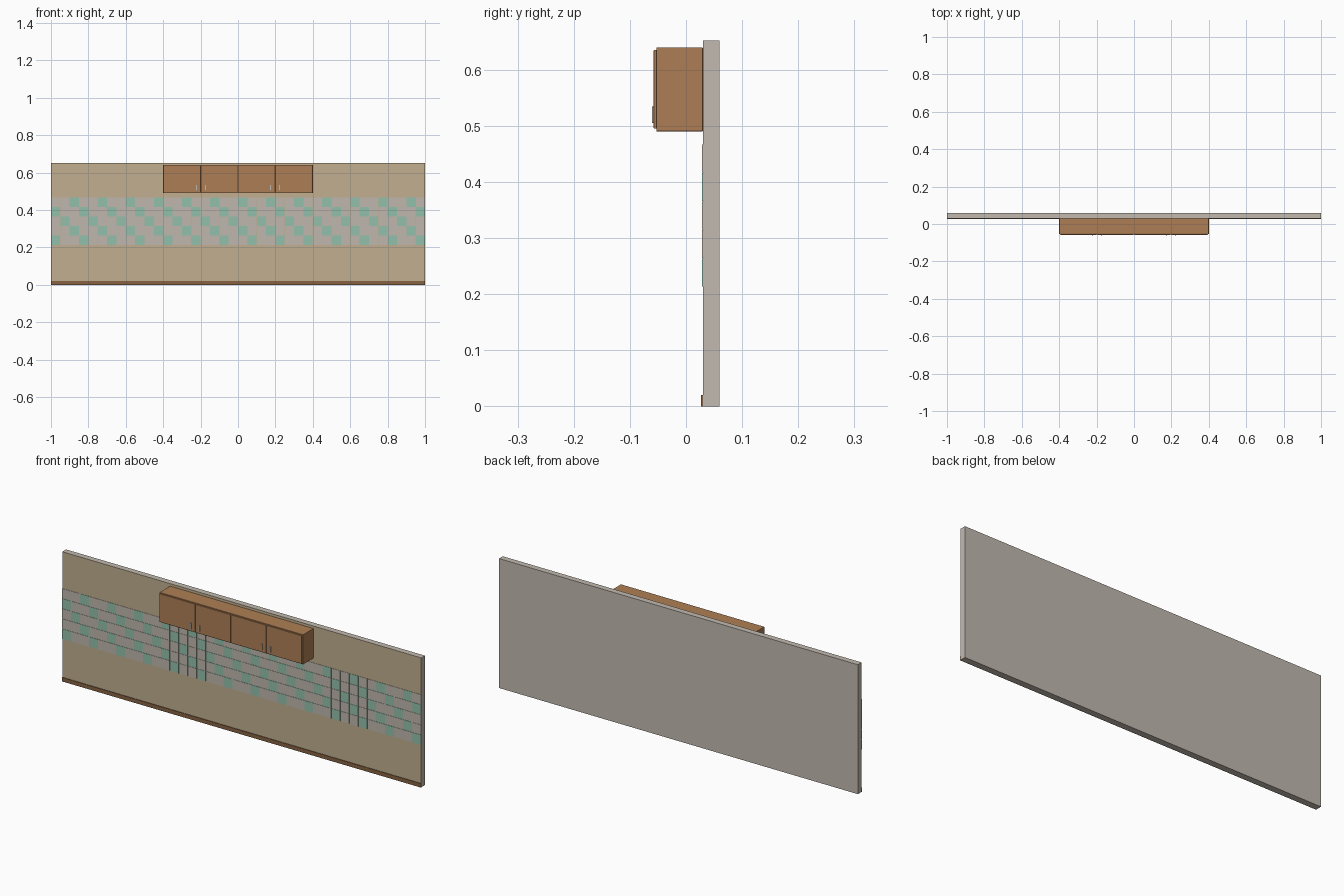
import bpy, bmesh
from mathutils import Matrix, Vector

cube = bpy.data.objects.get("Cube")
if cube:
    bpy.data.objects.remove(cube, do_unlink=True)


def material(name, rgb):
    # sRGB 0-255 to linear
    lin = [((c / 255 + 0.055) / 1.055) ** 2.4 for c in rgb] + [1.0]
    m = bpy.data.materials.new(name)
    m.diffuse_color = lin
    m.use_nodes = True
    m.node_tree.nodes["Principled BSDF"].inputs["Base Color"].default_value = lin
    return m


PLASTER = material("grey plaster", (194, 186, 176))
PAINT = material("tan paint", (193, 175, 144))
TILE = material("grey tile", (191, 183, 173))
TEAL = material("teal tile", (148, 192, 172))
WOOD = material("cabinet wood", (174, 127, 85))
SKIRT = material("dark wood", (134, 98, 66))
METAL = material("handle metal", (188, 184, 178))


def add_box(bm, lo, hi, mat=0):
    lo, hi = Vector(lo), Vector(hi)
    m = Matrix.Translation((lo + hi) / 2) @ Matrix.Diagonal((*(hi - lo), 1))
    verts = bmesh.ops.create_cube(bm, size=1, matrix=m)["verts"]
    for f in {f for v in verts for f in v.link_faces}:
        f.material_index = mat


def finish(bm, name, mats, bevel=0):
    me = bpy.data.meshes.new(name)
    bm.to_mesh(me)
    bm.free()
    for m in mats:
        me.materials.append(m)
    ob = bpy.data.objects.new(name, me)
    bpy.context.collection.objects.link(ob)
    if bevel:
        mod = ob.modifiers.new("soft edges", "BEVEL")
        mod.width = bevel
        mod.segments = 2
    return ob


def box(name, lo, hi, mat, bevel=0):
    bm = bmesh.new()
    add_box(bm, lo, hi)
    return finish(bm, name, [mat], bevel)


# Wall slab, painted on its front face only
bm = bmesh.new()
add_box(bm, (-1, 0.03, 0), (1, 0.06, 0.652))
bm.normal_update()
for f in bm.faces:
    if f.normal.y < -0.5:
        f.material_index = 1
finish(bm, "wall", [PLASTER, PAINT])

# Skirting board
box("skirting_board", (-1, 0.027, 0), (1, 0.03, 0.02), SKIRT)

# Backsplash: five rows of forty tiles with diagonal teal accents
bm = bmesh.new()
PITCH_X, PITCH_Z, GAP, BASE = 0.05, 0.0508, 0.0004, 0.2135
for row in range(5):
    for col in range(40):
        x, z = -1 + col * PITCH_X, BASE + row * PITCH_Z
        add_box(bm, (x + GAP, 0.0285, z + GAP),
                (x + PITCH_X - GAP, 0.0305, z + PITCH_Z - GAP),
                1 if (col + row) % 3 == 0 else 0)
finish(bm, "backsplash_tiles", [TILE, TEAL])

# Wall cabinet with four doors, handles paired at the outer seams
box("cabinet_body", (-0.4, -0.053, 0.49), (0.4, 0.03, 0.64), WOOD, 0.0015)
for i in range(4):
    x0 = -0.396 + i * 0.198
    box(f"cabinet_door_{i + 1}", (x0 + 0.001, -0.0575, 0.495),
        (x0 + 0.197, -0.0525, 0.635), WOOD, 0.001)
    seam, side = (-0.198, 0.198)[i // 2], (-1, 1)[i % 2]
    hx = seam + side * 0.024
    box(f"door_handle_{i + 1}", (hx - 0.0025, -0.061, 0.505),
        (hx + 0.0025, -0.057, 0.534), METAL, 0.0008)
